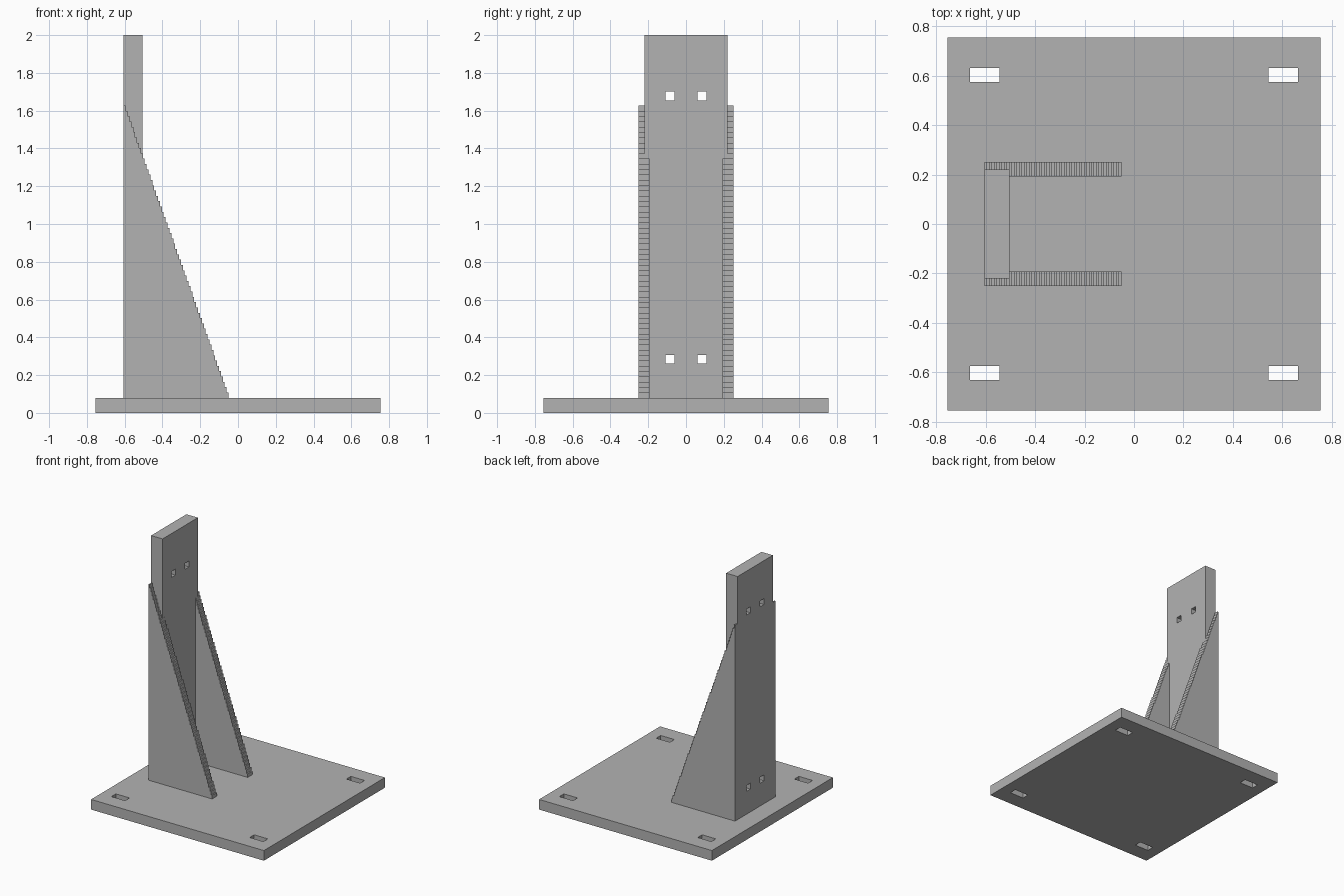
import bpy, bmesh
from mathutils import Vector

if "Cube" in bpy.data.objects:
    bpy.data.objects.remove(bpy.data.objects["Cube"])

grey = bpy.data.materials.new("plain grey")
grey.use_nodes = True
colour = (0.45, 0.45, 0.45, 1)
grey.diffuse_color = colour
grey.node_tree.nodes["Principled BSDF"].inputs["Base Color"].default_value = colour


def make_object(name, bm):
    bmesh.ops.recalc_face_normals(bm, faces=bm.faces)
    mesh = bpy.data.meshes.new(name)
    bm.to_mesh(mesh)
    bm.free()
    mesh.materials.append(grey)
    obj = bpy.data.objects.new(name, mesh)
    bpy.context.collection.objects.link(obj)
    return obj


def boxes(name, bounds):
    """One object holding a box for each (low corner, high corner) pair."""
    bm = bmesh.new()
    for low, high in bounds:
        low, high = Vector(low), Vector(high)
        verts = bmesh.ops.create_cube(bm, size=1)["verts"]
        bmesh.ops.scale(bm, vec=high - low, verts=verts)
        bmesh.ops.translate(bm, vec=(low + high) / 2, verts=verts)
    return make_object(name, bm)


def combine(target, tool, operation):
    """Apply a boolean and remove the tool object."""
    mod = target.modifiers.new(operation.lower(), 'BOOLEAN')
    mod.operation, mod.solver, mod.object = operation, 'EXACT', tool
    tool.hide_render = True
    bpy.context.view_layer.update()
    graph = bpy.context.evaluated_depsgraph_get()
    mesh = bpy.data.meshes.new_from_object(target.evaluated_get(graph))
    target.modifiers.clear()
    target.data = mesh
    bpy.data.objects.remove(tool)


HALF, BASE_TOP = 0.755, 0.08
BACK, FRONT, TIP, GUSSET_TOP = -0.605, -0.505, -0.05, 1.627
STEPS = 55

# Base plate with four slots
base = boxes("base_plate", [((-HALF, -HALF, 0), (HALF, HALF, BASE_TOP))])
slots = [((x - 0.06, y - 0.028, -0.1), (x + 0.06, y + 0.028, 0.2))
         for x in (-0.604, 0.604) for y in (-0.604, 0.604)]
combine(base, boxes("slot_cutter", slots), 'DIFFERENCE')

# Upright post
post = boxes("upright_post", [((BACK, -0.22, BASE_TOP), (FRONT, 0.22, 2))])


def gusset(name, y0, y1):
    """Triangular side brace with a finely stepped slope."""
    dx, dz = (TIP - BACK) / STEPS, (GUSSET_TOP - BASE_TOP) / STEPS
    outline = [(BACK, BASE_TOP)]
    for i in range(STEPS):
        x = TIP - i * dx
        outline += [(x, BASE_TOP + i * dz), (x, BASE_TOP + (i + 1) * dz)]
    outline.append((BACK, GUSSET_TOP))
    bm = bmesh.new()
    face = bm.faces.new([bm.verts.new((x, y0, z)) for x, z in outline])
    side = bmesh.ops.extrude_face_region(bm, geom=[face])["geom"]
    moved = [v for v in side if isinstance(v, bmesh.types.BMVert)]
    bmesh.ops.translate(bm, vec=(0, y1 - y0, 0), verts=moved)
    return make_object(name, bm)


# Side braces merged into the post
combine(post, gusset("right_gusset", -0.252, -0.193), 'UNION')
combine(post, gusset("left_gusset", 0.193, 0.252), 'UNION')

# Square bolt holes through the post
R = 0.0235
holes = [((-0.7, y - R, z - R), (-0.4, y + R, z + R))
         for y in (-0.085, 0.085) for z in (0.284, 1.677)]
combine(post, boxes("hole_cutter", holes), 'DIFFERENCE')
